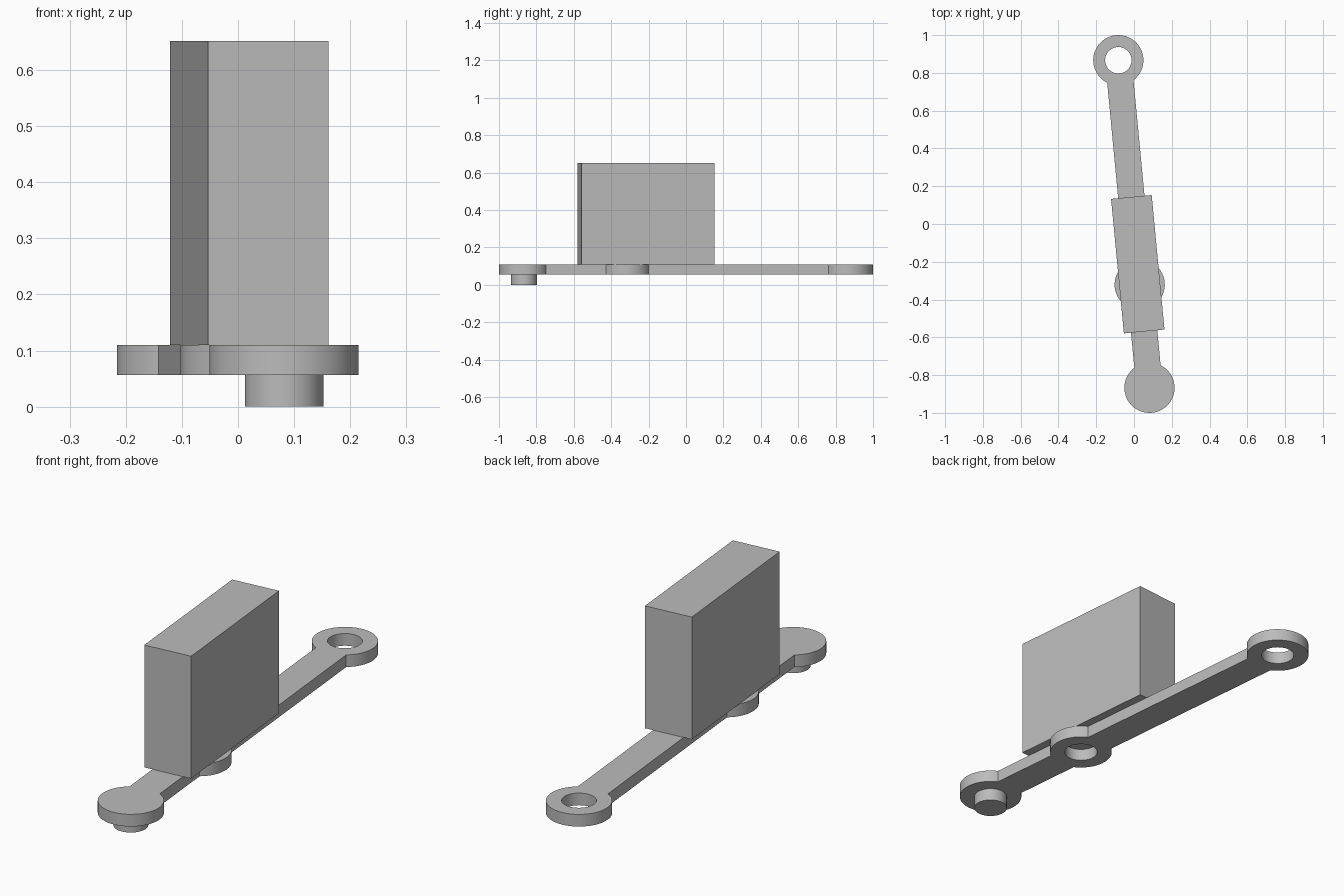
import bpy
import math
from mathutils import Vector, Matrix

cube = bpy.data.objects.get("Cube")
if cube:
    bpy.data.objects.remove(cube, do_unlink=True)

grey = bpy.data.materials.new("plain grey")
grey.use_nodes = True
colour = (0.5, 0.5, 0.5, 1)
grey.diffuse_color = colour
grey.node_tree.nodes["Principled BSDF"].inputs["Base Color"].default_value = colour

# The lever lies along a line slightly turned from the y axis
FRONT = Vector((0.082, -0.867))
BACK = Vector((-0.083, 0.867))
MIDDLE = FRONT.lerp(BACK, 0.315)
TURN = math.atan2(FRONT.x - BACK.x, BACK.y - FRONT.y)
LOW, HIGH, TOP = 0.056, 0.11, 0.652
LUG_RADIUS, PIN_RADIUS, BAR_WIDTH = 0.133, 0.07, 0.14


def finish(obj, name):
    obj.name = name
    obj.data.materials.clear()
    obj.data.materials.append(grey)
    return obj


def cylinder(name, centre, radius, z0, z1):
    bpy.ops.mesh.primitive_cylinder_add(
        vertices=48, radius=radius, depth=z1 - z0,
        location=(centre.x, centre.y, (z0 + z1) / 2), rotation=(0, 0, TURN))
    return finish(bpy.context.object, name)


def block(name, centre, width, length, z0, z1):
    bpy.ops.mesh.primitive_cube_add(
        size=1, location=(centre.x, centre.y, (z0 + z1) / 2), rotation=(0, 0, TURN))
    obj = bpy.context.object
    obj.data.transform(Matrix.Diagonal((width, length, z1 - z0, 1)))
    return finish(obj, name)


def combine(target, tool, operation):
    mod = target.modifiers.new(tool.name, "BOOLEAN")
    mod.operation = operation
    mod.solver = "EXACT"
    mod.object = tool
    bpy.context.view_layer.objects.active = target
    bpy.ops.object.modifier_apply(modifier=mod.name)
    bpy.data.objects.remove(tool, do_unlink=True)


# Lever arm with three round lugs, two of them bored through
arm = block("lever_arm", (FRONT + BACK) / 2, BAR_WIDTH, (BACK - FRONT).length, LOW, HIGH)
for spot in (FRONT, MIDDLE, BACK):
    combine(arm, cylinder("lug", spot, LUG_RADIUS, LOW, HIGH), "UNION")
for spot in (MIDDLE, BACK):
    combine(arm, cylinder("bore", spot, PIN_RADIUS, LOW - 0.1, HIGH + 0.1), "DIFFERENCE")

# Pin below the front lug
pin = cylinder("pivot_pin", FRONT, PIN_RADIUS, 0, LOW)

# Tall block standing on the arm
block("tall_block", Vector((0.02, -0.213)), 0.216, 0.715, HIGH, TOP)

# Smooth the round walls, keep the rims sharp
for obj in (arm, pin):
    bpy.ops.object.select_all(action="DESELECT")
    obj.select_set(True)
    bpy.context.view_layer.objects.active = obj
    bpy.ops.object.shade_smooth_by_angle(angle=math.radians(30))
